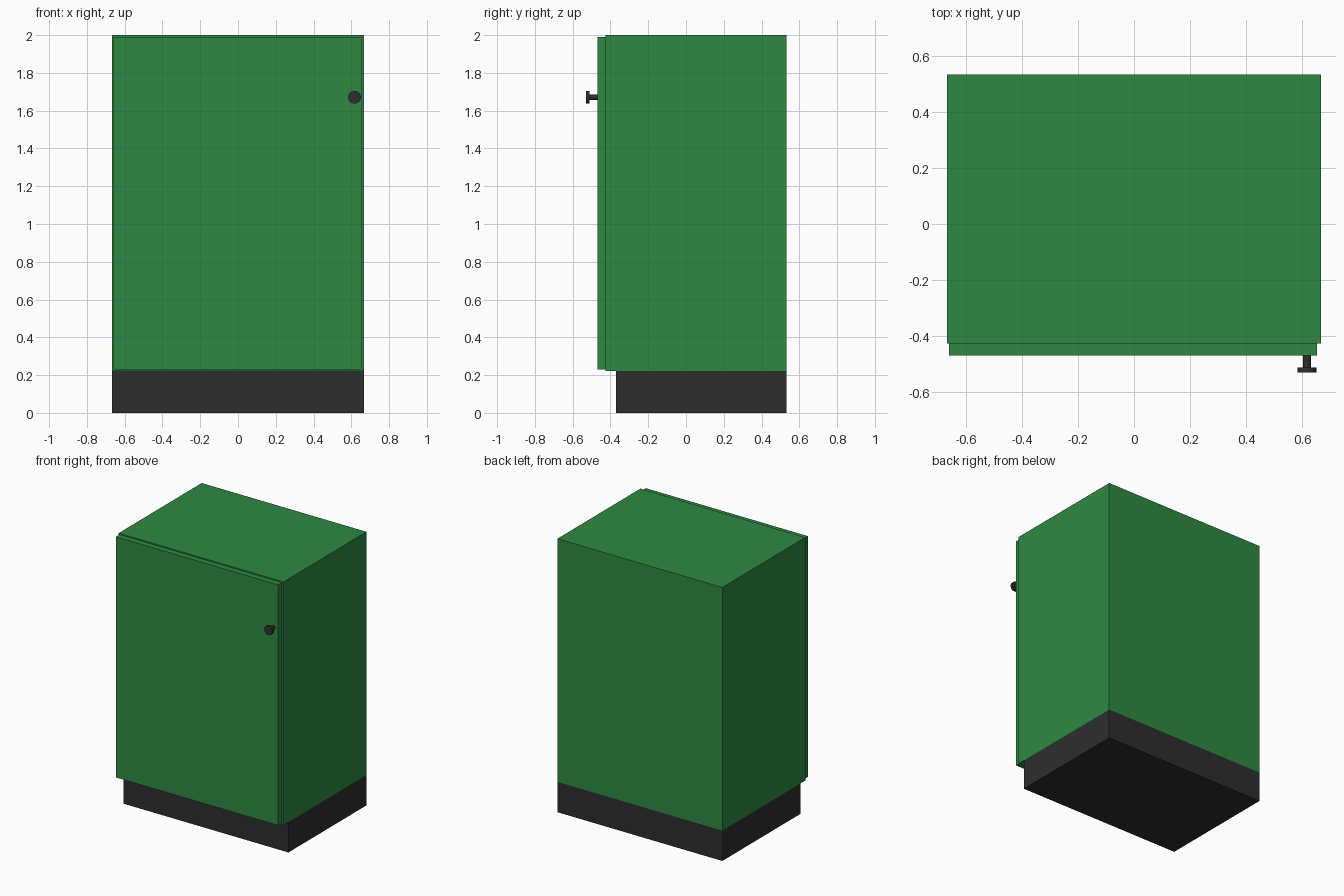
import bpy
import math

if "Cube" in bpy.data.objects:
    bpy.data.objects.remove(bpy.data.objects["Cube"], do_unlink=True)


def material(name, rgb):
    mat = bpy.data.materials.new(name)
    mat.use_nodes = True
    mat.diffuse_color = (*rgb, 1)
    mat.node_tree.nodes["Principled BSDF"].inputs["Base Color"].default_value = (*rgb, 1)
    return mat


green = material("green paint", (0.027, 0.25, 0.055))
charcoal = material("charcoal", (0.027, 0.027, 0.027))


def box(name, low, high, mat):
    centre = [(a + b) / 2 for a, b in zip(low, high)]
    bpy.ops.mesh.primitive_cube_add(size=1, location=centre)
    obj = bpy.context.object
    obj.name = name
    obj.scale = [b - a for a, b in zip(low, high)]
    bpy.ops.object.transform_apply(location=False, rotation=False, scale=True)
    obj.data.materials.append(mat)
    return obj


def rod(name, x, z, radius, front, back, mat):
    # Cylinder running front to back
    bpy.ops.mesh.primitive_cylinder_add(
        vertices=16, radius=radius, depth=back - front,
        location=(x, (front + back) / 2, z), rotation=(math.pi / 2, 0, 0))
    obj = bpy.context.object
    obj.name = name
    obj.data.materials.append(mat)
    bpy.ops.object.shade_smooth_by_angle(angle=math.radians(30))
    return obj


# Cabinet body on a recessed plinth
box("cabinet_body", (-0.667, -0.426, 0.222), (0.667, 0.533, 2), green)
box("plinth", (-0.667, -0.37, 0), (0.667, 0.533, 0.222), charcoal)

# Door, slightly smaller than the body front
box("door", (-0.66, -0.468, 0.231), (0.653, -0.426, 1.991), green)

# Round knob on a thin stem
rod("knob_stem", 0.617, 1.671, 0.0145, -0.512, -0.466, charcoal)
rod("knob_disc", 0.617, 1.671, 0.034, -0.53, -0.511, charcoal)
